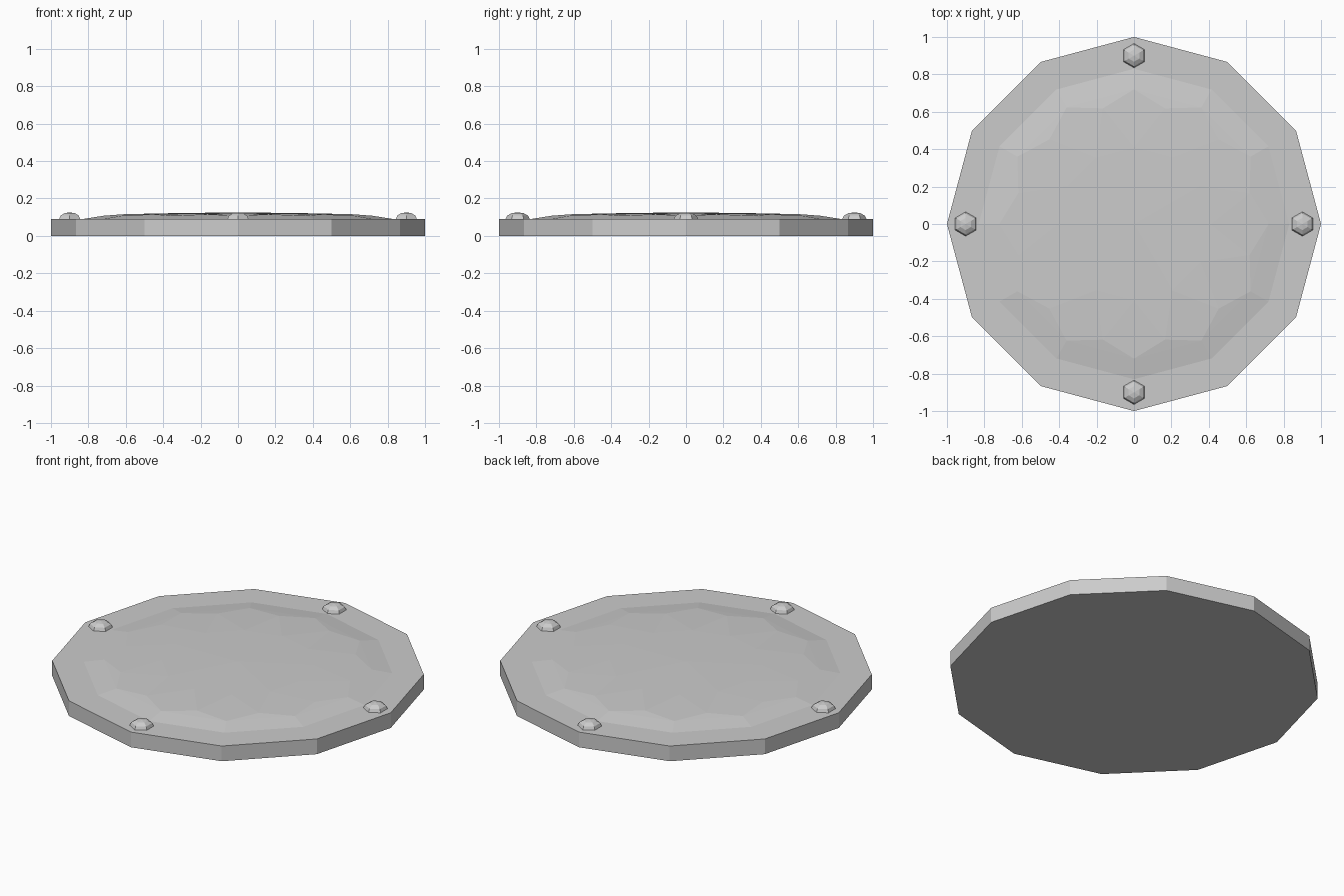
import bpy, bmesh
from math import sin, cos, radians, pi

if "Cube" in bpy.data.objects:
    bpy.data.objects.remove(bpy.data.objects["Cube"])

def lathe(name, profile, sides, start=0.0, loc=(0, 0, 0), bottom=True):
    """Faceted solid of revolution; a last profile radius of 0 makes an apex."""
    bm = bmesh.new()
    rings = []
    for r, z in profile:
        if r == 0:
            rings.append([bm.verts.new((0, 0, z))])
        else:
            rings.append([bm.verts.new((r * cos(start + 2 * pi * i / sides),
                                        r * sin(start + 2 * pi * i / sides), z))
                          for i in range(sides)])
    for a, b in zip(rings, rings[1:]):
        for i in range(sides):
            j = (i + 1) % sides
            if len(b) == 1:
                bm.faces.new((a[i], a[j], b[0]))
            else:
                bm.faces.new((a[i], a[j], b[j], b[i]))
    if bottom:
        bm.faces.new(rings[0][::-1])
    if len(rings[-1]) > 1:
        bm.faces.new(rings[-1])
    return finish(name, bm, loc)

def finish(name, bm, loc=(0, 0, 0)):
    bmesh.ops.recalc_face_normals(bm, faces=bm.faces[:])
    mesh = bpy.data.meshes.new(name)
    bm.to_mesh(mesh)
    bm.free()
    ob = bpy.data.objects.new(name, mesh)
    ob.location = loc
    bpy.context.collection.objects.link(ob)
    return ob

TOP = 0.09

# Twelve-sided base plate
lathe("base_plate", [(1, 0), (1, TOP)], 12)

# Shallow faceted dome: rim, zigzag shoulder, inner ring, apex
bm = bmesh.new()
def ring(r, z, offset=0):
    return [bm.verts.new((r * cos(radians(30 * i + offset)),
                          r * sin(radians(30 * i + offset)), z)) for i in range(12)]
rim = ring(0.83, TOP)
peaks = ring(0.72, 0.1075)
valleys = ring(0.64, 0.1155, 15)
inner = ring(0.41, 0.1205)
apex = bm.verts.new((0, 0, 0.126))
for i in range(12):
    j = (i + 1) % 12
    bm.faces.new((rim[i], rim[j], peaks[j], peaks[i]))
    bm.faces.new((peaks[i], peaks[j], valleys[i]))
    bm.faces.new((peaks[i], valleys[i], inner[i], valleys[i - 1]))
    bm.faces.new((valleys[i], inner[j], inner[i]))
    bm.faces.new((inner[i], inner[j], apex))
bm.faces.new(rim[::-1])
finish("dome", bm)

# Four hexagonal rivets
dome_profile = [(0.065 * cos(radians(a)), TOP + 0.036 * sin(radians(a))) for a in (0, 30, 60)]
dome_profile.append((0, TOP + 0.036))
for i in range(4):
    a = i * pi / 2
    lathe(f"rivet_{i + 1}", dome_profile, 6, pi / 2, (0.9 * cos(a), 0.9 * sin(a), 0))
